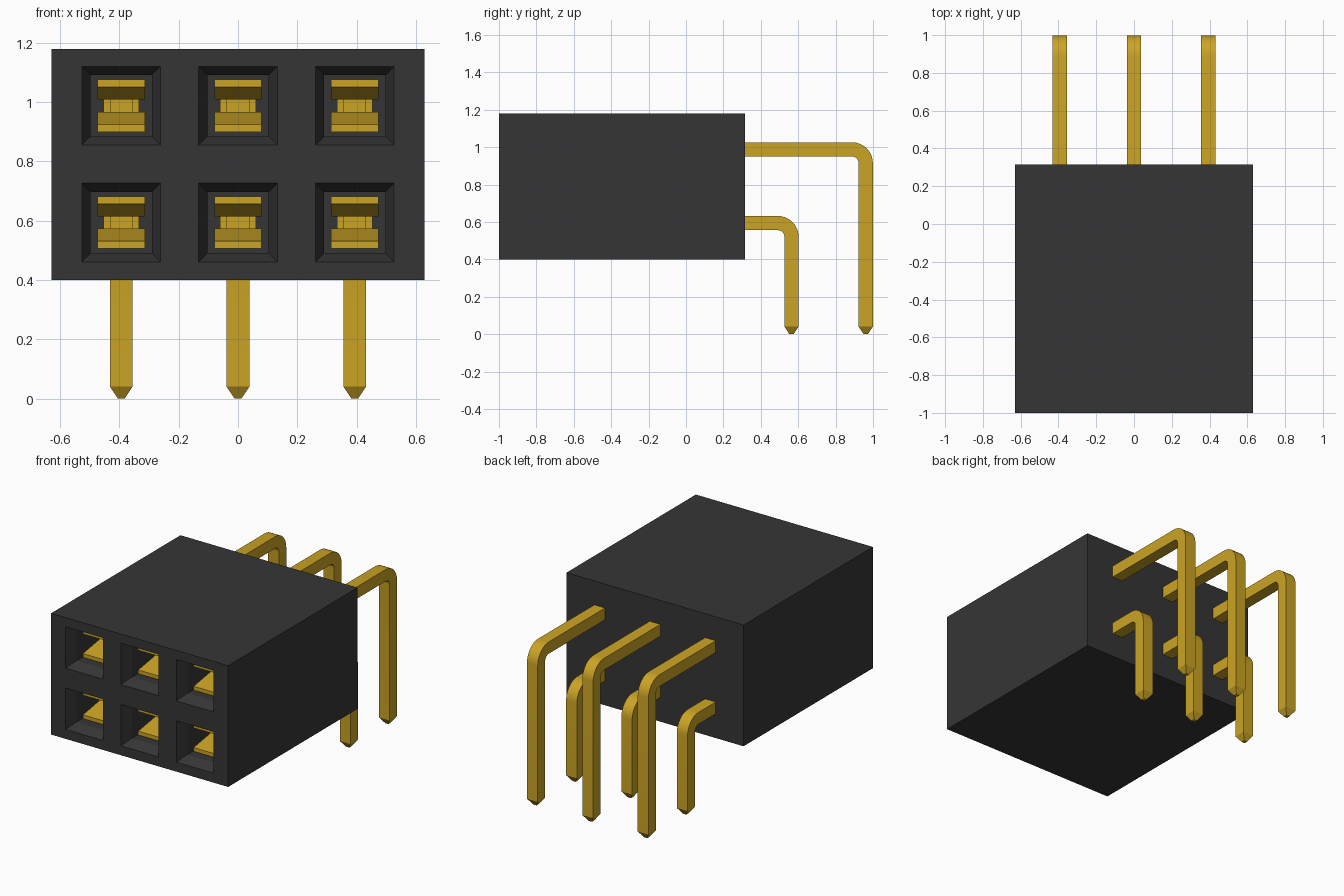
import bpy, bmesh, math
from mathutils import Vector

cube = bpy.data.objects.get("Cube")
if cube:
    bpy.data.objects.remove(cube, do_unlink=True)

PITCH = 0.394
COLUMNS = (-PITCH, 0, PITCH)
LOW_Z = 0.594
ROWS = (LOW_Z, LOW_Z + PITCH)
BODY_FRONT, BODY_BACK = -1.0, 0.315
HALF_PIN = 0.038


def material(name, color, roughness):
    m = bpy.data.materials.new(name)
    m.use_nodes = True
    m.diffuse_color = color
    bsdf = m.node_tree.nodes["Principled BSDF"]
    bsdf.inputs["Base Color"].default_value = color
    bsdf.inputs["Roughness"].default_value = roughness
    return m


plastic = material("black plastic", (0.036, 0.036, 0.036, 1), 0.6)
gold = material("gold", (0.6, 0.37, 0.018, 1), 0.5)


def finish(bm, name, mat, smooth=False):
    bmesh.ops.recalc_face_normals(bm, faces=bm.faces)
    mesh = bpy.data.meshes.new(name)
    bm.to_mesh(mesh)
    bm.free()
    mesh.materials.append(mat)
    obj = bpy.data.objects.new(name, mesh)
    bpy.context.collection.objects.link(obj)
    if smooth:
        bpy.ops.object.select_all(action='DESELECT')
        obj.select_set(True)
        bpy.context.view_layer.objects.active = obj
        bpy.ops.object.shade_smooth_by_angle(angle=math.radians(30))
    return obj


def strip_prism(bm, side_a, side_b, x, half):
    """Solid strip between two matching (y, z) paths, extruded along x."""
    rings = []
    for a, b in zip(side_a, side_b):
        rings.append([bm.verts.new((x + s * half, *p))
                      for p, s in ((a, -1), (a, 1), (b, 1), (b, -1))])
    for r, q in zip(rings, rings[1:]):
        for i in range(4):
            j = (i + 1) % 4
            bm.faces.new((r[i], r[j], q[j], q[i]))
    bm.faces.new(rings[0])
    return bm.faces.new(rings[-1])


# Housing: box whose front face is cut into cells, with sockets sunk in
bm = bmesh.new()
bmesh.ops.create_cube(bm, size=1)
for v in bm.verts:
    v.co = Vector((v.co.x * 1.26,
                   BODY_FRONT if v.co.y < 0 else BODY_BACK,
                   0.79 + v.co.z * 0.78))


def front_faces():
    return [f for f in bm.faces if f.calc_center_median().y < BODY_FRONT + 0.001]


SOCKET = 0.133
for axis, centres in ((0, COLUMNS), (2, ROWS)):
    for c in centres:
        for edge in (c - SOCKET, c + SOCKET):
            point, normal = Vector(), Vector()
            point[axis], normal[axis] = edge, 1
            faces = front_faces()
            parts = {e for f in faces for e in f.edges} | {v for f in faces for v in f.verts}
            bmesh.ops.bisect_plane(bm, geom=faces + list(parts), dist=1e-5,
                                   plane_co=point, plane_no=normal)


def in_socket(face):
    c = face.calc_center_median()
    return (any(abs(c.x - x) < 0.05 for x in COLUMNS)
            and any(abs(c.z - z) < 0.05 for z in ROWS))


bm.normal_update()
sockets = [f for f in front_faces() if in_socket(f)]
bmesh.ops.inset_individual(bm, faces=sockets, thickness=0.042, depth=-0.07)
bm.normal_update()
bmesh.ops.inset_individual(bm, faces=sockets, thickness=0, depth=-1.1)
finish(bm, "housing", plastic)


# Bent pins: horizontal run, rounded elbow, vertical leg, tapered tip
def bent_pin(name, x, z, leg_y):
    radius, steps = 0.073, 8
    cy, cz = leg_y - radius, z - radius
    outer, inner = [(-0.2, z + HALF_PIN)], [(-0.2, z - HALF_PIN)]
    for i in range(steps + 1):
        a = math.pi / 2 * (1 - i / steps)
        for path, r in ((outer, radius + HALF_PIN), (inner, radius - HALF_PIN)):
            path.append((cy + r * math.cos(a), cz + r * math.sin(a)))
    outer.append((leg_y + HALF_PIN, 0.04))
    inner.append((leg_y - HALF_PIN, 0.04))
    bm = bmesh.new()
    end = strip_prism(bm, outer, inner, x, HALF_PIN)
    tip = bmesh.ops.extrude_discrete_faces(bm, faces=[end])["faces"][0]
    for v in tip.verts:
        v.co = (x + (v.co.x - x) * 0.3, leg_y + (v.co.y - leg_y) * 0.3, 0)
    finish(bm, name, gold, smooth=True)


# Spring contacts: two mirrored leaves that pinch together inside a socket
LEAF_INNER = ((-0.9, 0.063), (-0.64, 0.021), (-0.3, 0.055), (0.0, 0.055))
LEAF_OUTER = ((-0.9, 0.088), (-0.64, 0.046), (-0.3, 0.08), (0.0, 0.08))


def spring_contact(name, x, z):
    bm = bmesh.new()
    for s in (-1, 1):
        strip_prism(bm, [(y, z + s * h) for y, h in LEAF_INNER],
                    [(y, z + s * h) for y, h in LEAF_OUTER], x, 0.08)
    # web joining the leaves to the pin
    strip_prism(bm, [(-0.1, z - 0.08), (0.0, z - 0.08)],
                [(-0.1, z + 0.08), (0.0, z + 0.08)], x, 0.06)
    finish(bm, name, gold)


for side, x in zip(("right", "middle", "left"), COLUMNS):
    for level, z, leg_y in zip(("lower", "upper"), ROWS, (0.564, 0.961)):
        bent_pin(f"{level}_{side}_pin", x, z, leg_y)
        spring_contact(f"{level}_{side}_contact", x, z)
